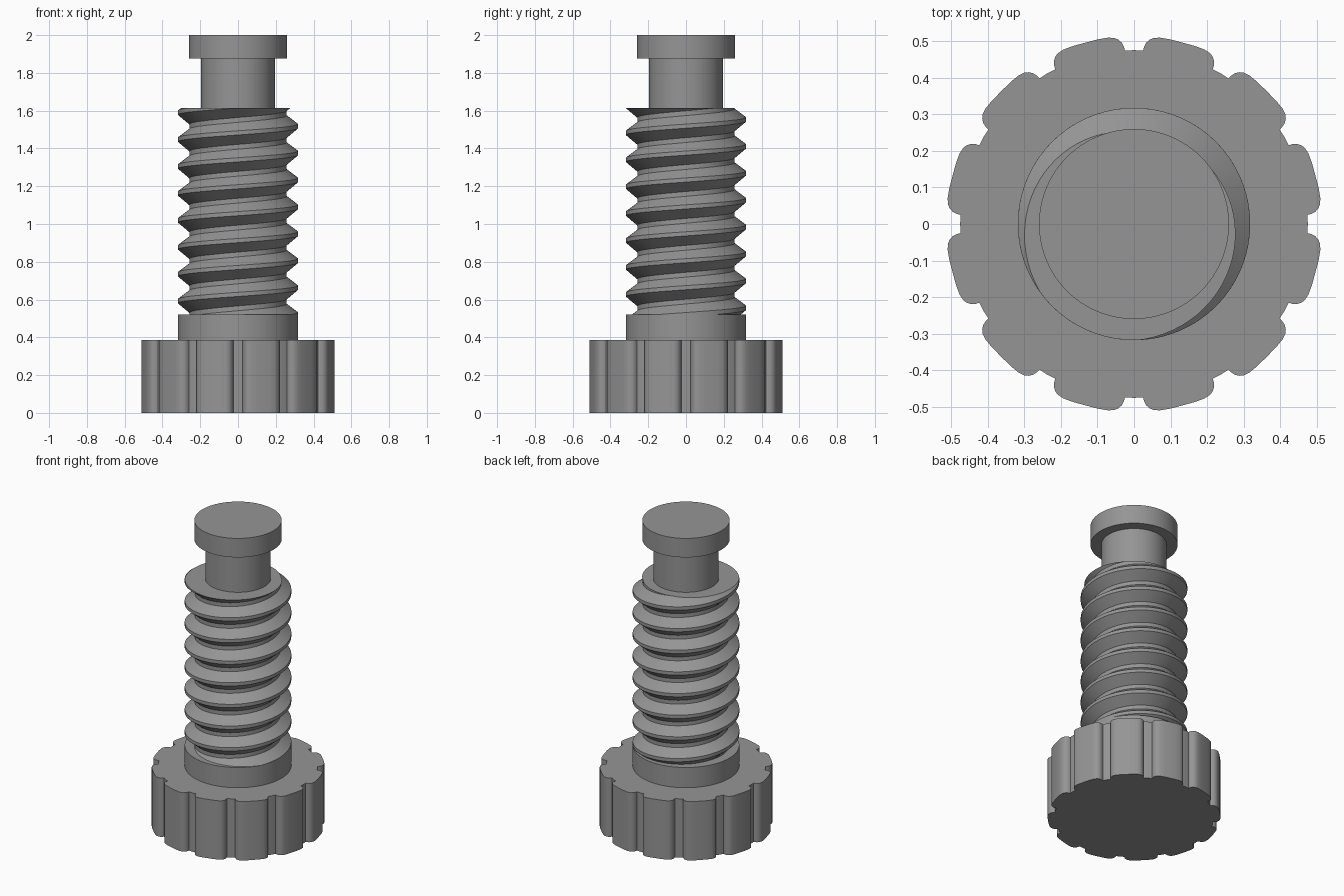
import bpy, bmesh, math
from mathutils import Vector

if "Cube" in bpy.data.objects:
    bpy.data.objects.remove(bpy.data.objects["Cube"])

grey = bpy.data.materials.new("plain grey")
grey.diffuse_color = (0.3, 0.3, 0.3, 1)
grey.use_nodes = True
grey.node_tree.nodes["Principled BSDF"].inputs["Base Color"].default_value = grey.diffuse_color


def finish(name, bm):
    """Turn a bmesh into a named, shaded object."""
    bmesh.ops.recalc_face_normals(bm, faces=bm.faces[:])
    mesh = bpy.data.meshes.new(name)
    bm.to_mesh(mesh)
    bm.free()
    mesh.materials.append(grey)
    obj = bpy.data.objects.new(name, mesh)
    bpy.context.collection.objects.link(obj)
    bpy.ops.object.select_all(action='DESELECT')
    obj.select_set(True)
    bpy.context.view_layer.objects.active = obj
    bpy.ops.object.shade_smooth_by_angle(angle=math.radians(30))


def prism(name, outline, z0, z1):
    """Extrude a flat outline of (radius, angle) points between two heights."""
    bm = bmesh.new()
    base = bm.faces.new([bm.verts.new((r * math.cos(a), r * math.sin(a), z0))
                         for r, a in outline])
    top = bmesh.ops.extrude_face_region(bm, geom=[base], use_keep_orig=True)
    bmesh.ops.translate(bm, vec=(0, 0, z1 - z0),
                        verts=[v for v in top["geom"] if isinstance(v, bmesh.types.BMVert)])
    finish(name, bm)


def circle(radius, count=96):
    return [(radius, math.tau * i / count) for i in range(count)]


# Knob: twelve rounded lobes, half of one lobe mirrored about each notch
half = [(3.0, 0.475), (3.3, 0.487), (3.8, 0.497), (4.8, 0.506),
        (6.0, 0.512), (7.8, 0.515), (11.0, 0.515)]
notch = [(-d, r) for d, r in reversed(half)] + [(0, 0.476)] + half + [(15, 0.514)]
knob = [(r, math.radians(30 * k + d)) for k in range(12) for d, r in notch]
prism("grip_knob", knob, 0, 0.387)

# Plain round sections
prism("collar", circle(0.318), 0.387, 0.52)
prism("neck", circle(0.195), 1.58, 1.875)
prism("end_cap", circle(0.26), 1.875, 2.0)

# Threaded shaft: a one-pitch tooth profile swept up a helix
PITCH, STEPS, TURNS = 0.1425, 72, 12
Z_LOW, Z_HIGH = 0.52, 1.615
tooth = [(-0.061, 0.258), (-0.011, 0.318), (0.011, 0.318), (0.056, 0.258),
         (PITCH - 0.061, 0.258)]
crest_start = Z_HIGH - PITCH * (245 / 360 + 10)

bm = bmesh.new()
rows = []
for i in range(STEPS * TURNS + 1):
    a = math.tau * i / STEPS
    z = crest_start + PITCH * i / STEPS
    rows.append([bm.verts.new((r * math.cos(a), r * math.sin(a), z + h))
                 for h, r in tooth])
for lower, upper in zip(rows, rows[1:]):
    for j in range(len(tooth) - 1):
        bm.faces.new((lower[j], upper[j], upper[j + 1], lower[j + 1]))
bmesh.ops.remove_doubles(bm, verts=bm.verts[:], dist=0.0002)

# Trim the thread flat at both ends and cap it
for z, direction in ((Z_LOW, -1), (Z_HIGH, 1)):
    cut = bmesh.ops.bisect_plane(bm, geom=bm.verts[:] + bm.edges[:] + bm.faces[:],
                                 dist=1e-6, plane_co=Vector((0, 0, z)),
                                 plane_no=Vector((0, 0, direction)), clear_outer=True)
    rim = [e for e in cut["geom_cut"] if isinstance(e, bmesh.types.BMEdge)]
    bmesh.ops.triangle_fill(bm, edges=rim, use_beauty=True)
finish("threaded_shaft", bm)
